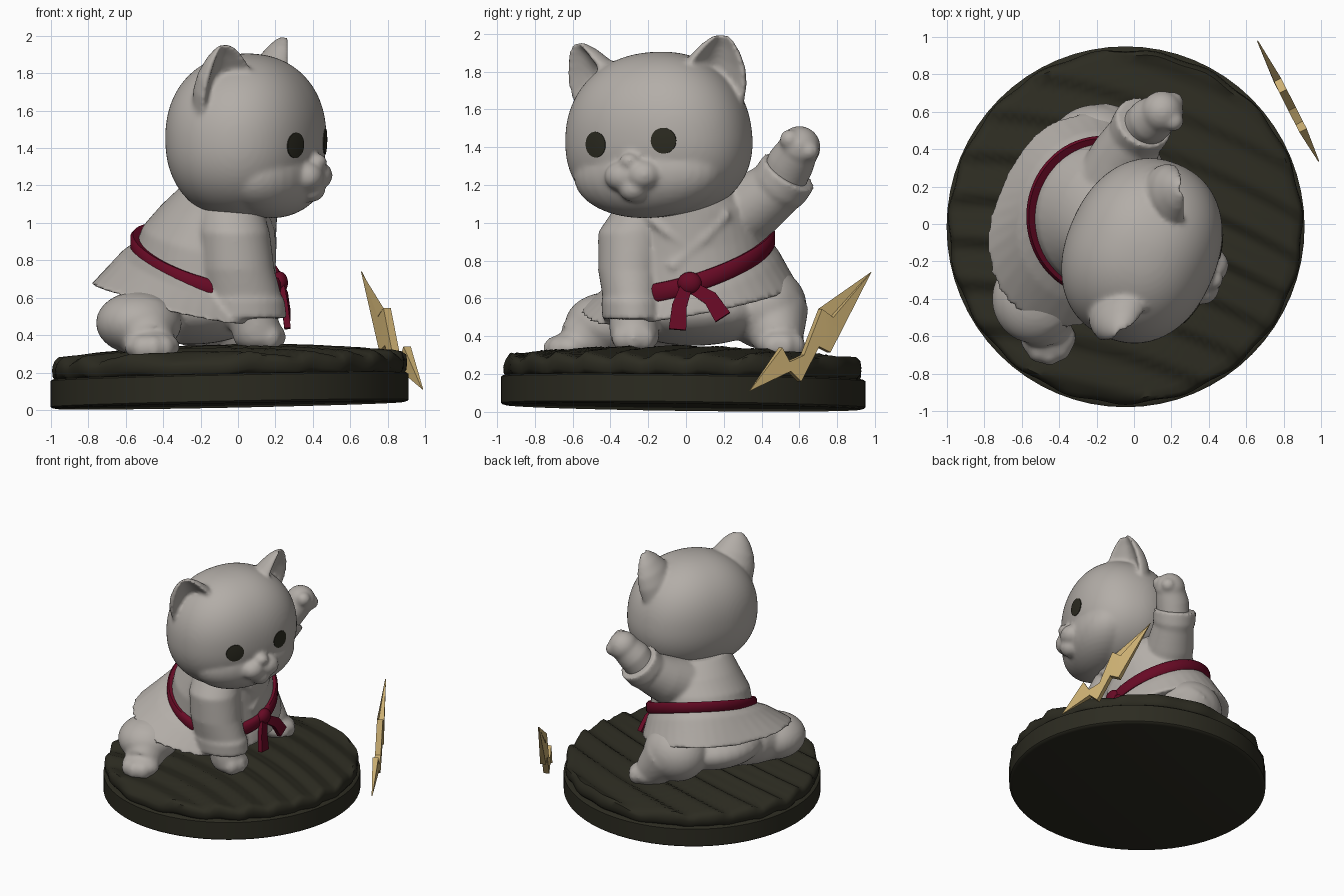
import bpy, bmesh, math
from mathutils import Vector, Matrix
from mathutils.bvhtree import BVHTree

if "Cube" in bpy.data.objects:
    bpy.data.objects.remove(bpy.data.objects["Cube"])


def material(name, rgb):
    m = bpy.data.materials.new(name)
    m.diffuse_color = (*rgb, 1)
    m.use_nodes = True
    m.node_tree.nodes["Principled BSDF"].inputs["Base Color"].default_value = m.diffuse_color
    return m


STONE = material("pale grey", (0.45, 0.42, 0.39))
DARK = material("dark olive", (0.025, 0.024, 0.015))
RED = material("crimson", (0.135, 0.003, 0.018))
GOLD = material("gold", (0.60, 0.43, 0.17))
TAU = math.tau


# ---------- helpers ----------
def finish(bm, name, mat, angle=40):
    bmesh.ops.recalc_face_normals(bm, faces=bm.faces)
    me = bpy.data.meshes.new(name)
    bm.to_mesh(me)
    bm.free()
    me.materials.append(mat)
    ob = bpy.data.objects.new(name, me)
    bpy.context.collection.objects.link(ob)
    bpy.ops.object.select_all(action='DESELECT')
    ob.select_set(True)
    bpy.context.view_layer.objects.active = ob
    if angle:
        bpy.ops.object.shade_smooth_by_angle(angle=math.radians(angle))
    return ob


def fuse(bm, name, mat, voxel=0.015, soften=5):
    """Melt overlapping shells into one soft sculpted surface."""
    ob = finish(bm, name, mat, 0)
    m = ob.modifiers.new("Blend", 'REMESH')
    m.mode, m.voxel_size, m.use_smooth_shade = 'VOXEL', voxel, True
    s = ob.modifiers.new("Soften", 'SMOOTH')
    s.factor, s.iterations = 0.5, soften
    dg = bpy.context.evaluated_depsgraph_get()
    me = bpy.data.meshes.new_from_object(ob.evaluated_get(dg))
    ob.modifiers.clear()
    ob.data = me
    me.materials.clear()
    me.materials.append(mat)
    me.polygons.foreach_set("use_smooth", [True] * len(me.polygons))
    return ob


def loft(bm, rings, closed=False):
    vs = [[bm.verts.new(p) for p in r] for r in rings]
    n = len(vs[0])
    pairs = list(zip(vs, vs[1:])) + ([(vs[-1], vs[0])] if closed else [])
    for a, b in pairs:
        for i in range(n):
            bm.faces.new((a[i], a[(i + 1) % n], b[(i + 1) % n], b[i]))
    if not closed:
        bm.faces.new(vs[0][::-1])
        bm.faces.new(vs[-1])


def oval(cx, cy, cz, rx, ry, b=0, c=0, n=40, flare=0):
    """Oval ring whose plane slopes by b along x and c along y; flare lifts it over the rear knee."""
    out = []
    for i in range(n):
        a = TAU * i / n
        f = flare * max(0, math.cos(a - math.radians(222))) ** 3
        dx, dy = (rx + f) * math.cos(a), (ry + f) * math.sin(a)
        out.append(Vector((cx + dx, cy + dy, cz + b * dx + c * dy + 0.65 * f)))
    return out


def tube(bm, pts, n=24):
    """Round limb through (x, y, z, radius) points."""
    P = [Vector(p[:3]) for p in pts]
    rings = []
    for i, p in enumerate(P):
        d = P[min(i + 1, len(P) - 1)] - P[max(i - 1, 0)]
        q = d.to_track_quat('Z', 'Y')
        rings.append([p + q @ v for v in oval(0, 0, 0, pts[i][3], pts[i][3], n=n)])
    loft(bm, rings)


def blob(bm, c, r, m=Matrix()):
    r = (r, r, r) if isinstance(r, (int, float)) else r
    bmesh.ops.create_uvsphere(bm, u_segments=32, v_segments=20, radius=1,
                              matrix=m @ Matrix.Translation(c) @ Matrix.Diagonal((*r, 1)))


def paw(bm, c, r, deg):
    """Paw with three toes pointing in direction deg."""
    blob(bm, c, r)
    for k in (-1, 0, 1):
        a = math.radians(deg + 40 * k)
        blob(bm, (c[0] + 0.085 * math.cos(a), c[1] + 0.085 * math.sin(a), c[2] - 0.01),
             (0.062, 0.062, 0.07))


# ---------- base ----------
def tilt(x, y, z):
    return Vector((x - 0.045, y - 0.015, z + 0.024 + 0.02 * x - 0.013 * y))


bm = bmesh.new()
loft(bm, [[tilt(*v) for v in oval(0, 0, z, r, r * 1.008, n=64)]
          for r, z in ((0.93, 0), (0.95, 0.005), (0.957, 0.012), (0.957, 0.15), (0.945, 0.158), (0.90, 0.16))])
finish(bm, "base_disc", DARK)


def ground(x, y):
    t = TAU * (y + 0.3 * x + 0.15 * x * x) / 0.23
    return 0.328 - 0.062 * (x * x + y * y) + 0.016 * (math.sin(t) + 0.4 * math.sin(2 * t))


bm = bmesh.new()
rings, N = [], 160
for r, low in [(0.90, 0.14), (0.928, 0.155), (0.942, 0.175), (0.945, 0.21)] + \
              [(0.94, None), (0.92, None)] + [(0.88 - 0.04 * i, None) for i in range(22)]:
    ring = []
    for i in range(N):
        a = TAU * i / N
        k = r + (0.007 * math.sin(19 * a) if r > 0.9 else 0)
        x, y = k * math.cos(a), k * math.sin(a)
        z = ground(x, y) - (0.016 if r == 0.94 else 0) - 0.02 if low is None \
            else low + 0.5 * (ground(x, y) - 0.27)
        ring.append(tilt(x, y, z))
    rings.append(ring)
loft(bm, rings)
finish(bm, "ridged_ground", DARK, 50)

# ---------- head ----------
HEAD = Matrix.Translation((0.042, -0.145, 1.46)) @ Matrix.Rotation(math.radians(-23), 4, 'Z') \
    @ Matrix.Rotation(math.radians(3), 4, 'X')
bm = bmesh.new()
bmesh.ops.create_icosphere(bm, subdivisions=5, radius=1)
for v in bm.verts:                      # slightly boxy skull with full cheeks
    e = 2.2
    k = sum(abs(q) ** e for q in v.co) ** (-1 / e)
    w = 1 - 0.06 * v.co.z
    v.co = HEAD @ Vector((v.co.x * k * 0.405, v.co.y * k * 0.50 * w, v.co.z * k * 0.445))
blob(bm, (0.155, 0, -0.20), (0.25, 0.42, 0.235), HEAD)                   # cheeks
for s in (-1, 1):
    blob(bm, (0.38, 0.06 * s, -0.21), (0.085, 0.095, 0.08), HEAD)        # muzzle
    base, tip = Vector((-0.01, 0.30 * s, 0.20)), Vector((0.05, 0.42 * s, 0.52))
    axis = (tip - base).normalized()
    depth = Vector((1, 0.6 * s, 0))
    depth = (depth - axis * depth.dot(axis)).normalized()
    wide = axis.cross(depth)
    rings = []
    for t, k in ((0, 1.08), (0.3, 1.05), (0.55, 0.9), (0.78, 0.62), (0.92, 0.37), (1, 0.15)):
        ring = []
        for i in range(32):             # crescent section, hollow in front
            a = TAU * i / 32
            q = abs(math.sin(a))
            d = -q if math.sin(a) < 0 else 1.6 * q - 2.0 * q * q
            ring.append(HEAD @ (base.lerp(tip, t) + wide * 0.17 * k * math.cos(a)
                                + depth * (0.13 * k * d + 0.02)))
        rings.append(ring)
    loft(bm, rings)
blob(bm, (0.37, 0, -0.28), (0.08, 0.08, 0.07), HEAD)
blob(bm, (0.41, 0, -0.135), (0.055, 0.055, 0.045), HEAD)                 # nose
head = fuse(bm, "head", STONE, 0.014, 8)

# eyes: thin plates laid on the face
hb = bmesh.new()
hb.from_mesh(head.data)
tree = BVHTree.FromBMesh(hb)
fwd = (HEAD.to_3x3() @ Vector((1, 0, 0)))
for s, name in ((-0.205, "right_eye"), (0.188, "left_eye")):
    bm = bmesh.new()
    rings = []
    for k in (1, 0.75, 0.5, 0.25, 0.05):
        ring = []
        for i in range(32):
            a = TAU * i / 32
            o = HEAD @ Vector((1, s + 0.065 * k * math.cos(a), -0.035 + 0.068 * k * math.sin(a)))
            hit = tree.ray_cast(o, -fwd)[0]
            ring.append(hit + fwd * 0.005)
        rings.append(ring)
    loft(bm, [[p - fwd * 0.008 for p in rings[0]]] + rings)
    finish(bm, name, DARK, 60)
hb.free()

# ---------- robe ----------
bm = bmesh.new()
B, C = -0.27, 0.31
loft(bm, [oval(-0.16, 0.04, 0.70, 0.36, 0.39, B, C), oval(-0.17, 0.04, 0.78, 0.375, 0.40, B, C),
          oval(-0.155, 0.03, 0.91, 0.355, 0.39, B * 0.7, C * 0.6),
          oval(-0.10, 0.02, 1.07, 0.31, 0.34, B * 0.3, 0.1), oval(-0.04, -0.03, 1.2, 0.26, 0.27)])
loft(bm, [oval(-0.17, 0.04, 0.80, 0.36, 0.39, B, C), oval(-0.19, 0.045, 0.72, 0.41, 0.45, B, C * 0.85, flare=0.05),
          oval(-0.24, 0.045, 0.57, 0.475, 0.55, -0.13, 0.18, flare=0.13)])  # skirt
loft(bm, [oval(-0.04, -0.2, 1.12, 0.16, 0.15), oval(-0.02, -0.275, 0.95, 0.19, 0.19),
          oval(0.0, -0.29, 0.75, 0.195, 0.175), oval(0.03, -0.28, 0.60, 0.205, 0.16),
          oval(0.035, -0.28, 0.59, 0.215, 0.168), oval(0.04, -0.275, 0.49, 0.22, 0.168)])
tube(bm, [(-0.13, 0.2, 1.0, 0.2), (-0.05, 0.37, 1.1, 0.175), (0.02, 0.49, 1.19, 0.15),
          (0.022, 0.493, 1.195, 0.16), (0.055, 0.545, 1.27, 0.16)])      # raised sleeve
tube(bm, [(0.14, 0.22, 1.05, 0.03), (0.18, 0.1, 0.92, 0.03), (0.175, -0.08, 0.76, 0.03)], 12)
tube(bm, [(0.14, -0.22, 1.05, 0.025), (0.175, -0.1, 0.95, 0.025), (0.18, 0.03, 0.86, 0.025)], 12)
fuse(bm, "robe", STONE, 0.015, 5)

# ---------- legs and paws ----------
bm = bmesh.new()
blob(bm, (-0.25, 0.04, 0.53), (0.40, 0.42, 0.18))                        # seat
blob(bm, (-0.53, -0.40, 0.465), (0.23, 0.24, 0.17))
tube(bm, [(-0.40, 0.0, 0.51, 0.17), (-0.48, -0.18, 0.49, 0.18), (-0.53, -0.38, 0.465, 0.17)])
tube(bm, [(-0.5, -0.45, 0.45, 0.18), (-0.47, -0.58, 0.35, 0.13)])
paw(bm, (-0.46, -0.61, 0.34), (0.15, 0.12, 0.085), -85)
blob(bm, (-0.20, 0.42, 0.55), (0.25, 0.22, 0.22))
tube(bm, [(-0.15, 0.46, 0.52, 0.19), (-0.02, 0.49, 0.37, 0.13)])
paw(bm, (0.0, 0.5, 0.36), (0.14, 0.13, 0.085), 15)
tube(bm, [(0.05, -0.28, 0.6, 0.13), (0.10, -0.275, 0.42, 0.13)])         # front paw
paw(bm, (0.11, -0.27, 0.40), (0.14, 0.13, 0.09), -5)
fuse(bm, "legs_and_front_paw", STONE, 0.015, 8)

bm = bmesh.new()
tube(bm, [(0.03, 0.5, 1.2, 0.12), (0.09, 0.555, 1.32, 0.125), (0.14, 0.59, 1.38, 0.11)])
blob(bm, (0.15, 0.6, 1.40), 0.112)
for k in (-1, 0, 1):                                                     # curled toes
    blob(bm, (0.21, 0.6 + 0.05 * k, 1.41 - 0.03 * k), 0.055)
fuse(bm, "raised_paw", STONE, 0.013, 7)

# ---------- belt ----------
bm = bmesh.new()
SECTION = [(-0.03, -0.042), (0.012, -0.048), (0.026, -0.03), (0.026, 0.03), (0.012, 0.048), (-0.03, 0.042)]
rings = []
for i in range(72):
    a = TAU * i / 72
    ring = []
    for d, h in SECTION:
        x, y = (0.38 + d) * math.cos(a), (0.405 + d) * math.sin(a)
        ring.append(Vector((-0.17 + x, 0.04 + y, 0.785 + h + B * x + C * y)))
    rings.append(ring)
loft(bm, rings, True)
finish(bm, "belt", RED, 50)

bm = bmesh.new()
blob(bm, (0.222, 0.02, 0.68), (0.045, 0.065, 0.06))
for path in ([(0.23, 0.0, 0.66), (0.25, -0.035, 0.56), (0.265, -0.045, 0.435)],
             [(0.22, 0.03, 0.66), (0.25, 0.13, 0.60), (0.265, 0.195, 0.50)]):
    P = [Vector(p) for p in path]
    rings = []
    for i, p in enumerate(P):
        d = (P[min(i + 1, 2)] - P[max(i - 1, 0)]).normalized()
        w = d.cross(Vector((1, 0, 0))).normalized() * (0.032 + 0.007 * i)
        t = w.cross(d).normalized() * 0.017
        rings.append([p + w + t, p - w + t, p - w - t, p + w - t])
    loft(bm, rings)
finish(bm, "belt_knot", RED)

# ---------- lightning bolt: (y, z) outline in a diagonal upright plane ----------
OUTLINE = [(0.98, 0.74), (0.77, 0.50), (0.71, 0.545), (0.615, 0.30), (0.54, 0.265), (0.50, 0.34),
           (0.335, 0.11), (0.545, 0.215), (0.60, 0.16), (0.695, 0.345), (0.755, 0.315)]
side = Vector((0.89, 0.45, 0))
bm = bmesh.new()
loft(bm, [[Vector((0.66 + 0.508 * (0.98 - y), y, z)) +
           side * s * (0.003 if y > 0.9 or y < 0.4 else 0.022) for y, z in OUTLINE] for s in (-1, 1)])
bmesh.ops.triangulate(bm, faces=[f for f in bm.faces if len(f.verts) > 4])
finish(bm, "lightning_bolt", GOLD, 20)
